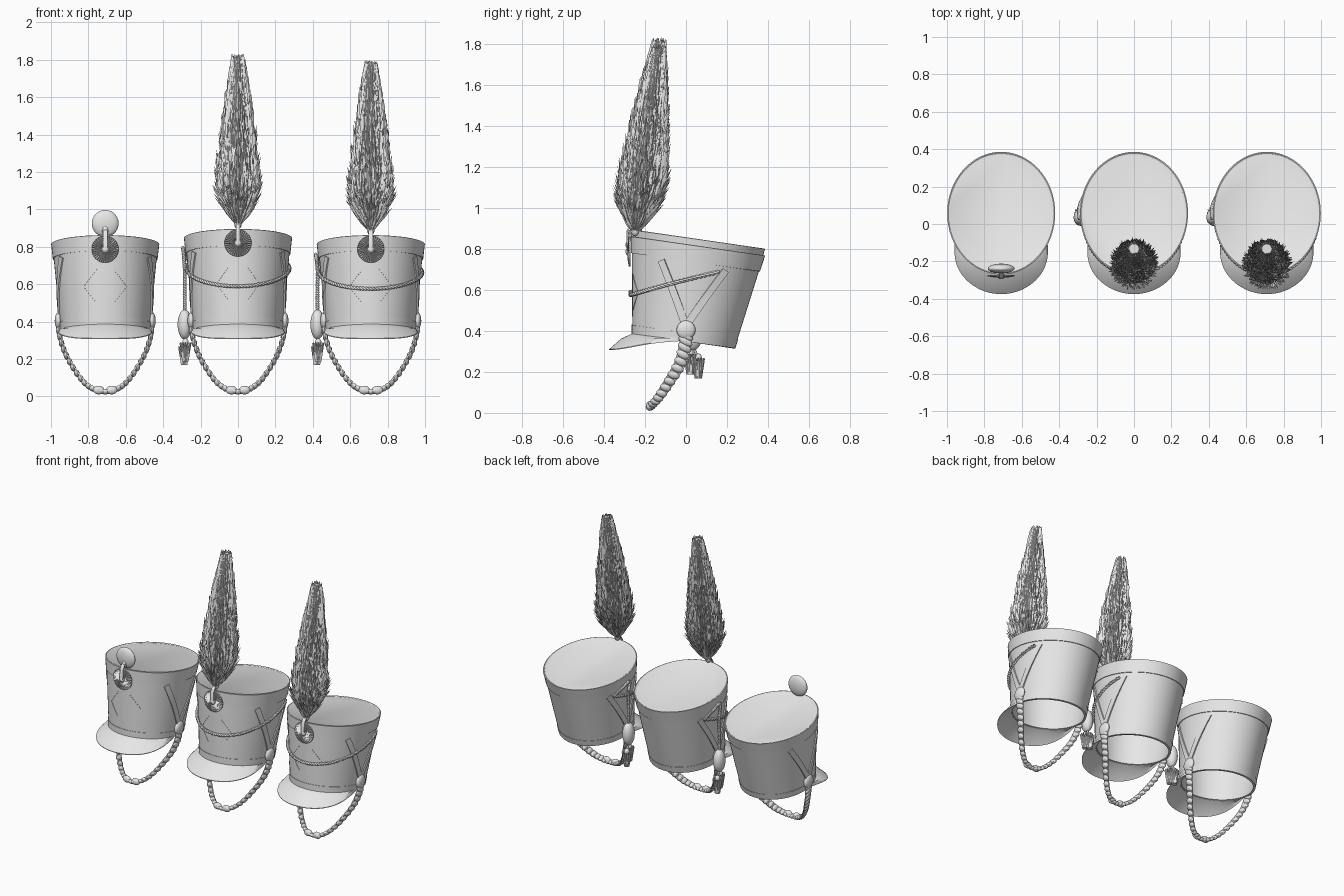
import bpy, bmesh, math, random
from mathutils import Vector, Matrix
from math import sin, cos, pi, radians

random.seed(4)
cube = bpy.data.objects.get("Cube")
if cube:
    bpy.data.objects.remove(cube)

grey = bpy.data.materials.new("plain grey")
grey.use_nodes = True
grey.diffuse_color = (0.8, 0.8, 0.8, 1)
grey.node_tree.nodes["Principled BSDF"].inputs["Base Color"].default_value = (0.8, 0.8, 0.8, 1)


# ---------- helpers ----------
def place(name, data, cx):
    data.materials.append(grey)
    ob = bpy.data.objects.new(name, data)
    ob.location.x = cx
    bpy.context.collection.objects.link(ob)
    return ob


def finish(name, bm, cx, smooth=True, recalc=True):
    if recalc:
        bmesh.ops.recalc_face_normals(bm, faces=bm.faces)
    me = bpy.data.meshes.new(name)
    bm.to_mesh(me)
    bm.free()
    if smooth:
        me.shade_smooth()
        me.set_sharp_from_angle(angle=radians(35))
    return place(name, me, cx)


def loft(name, rings, cx, smooth=True):
    """Skin closed rings and cap both ends."""
    bm = bmesh.new()
    rows = [[bm.verts.new(p) for p in r] for r in rings]
    n = len(rows[0])
    for r0, r1 in zip(rows, rows[1:]):
        for i in range(n):
            j = (i + 1) % n
            bm.faces.new((r0[i], r0[j], r1[j], r1[i]))
    bm.faces.new(rows[0])
    bm.faces.new(rows[-1])
    return finish(name, bm, cx, smooth)


def ribbon(name, sections, cx):
    """Sweep a rectangle: each section is centre, width vector, thickness vector."""
    return loft(name, [[c - w - n, c + w - n, c + w + n, c - w + n] for c, w, n in sections], cx)


def blobs(name, items, cx, seg=16):
    """Ellipsoids, each with a centre and three half-axis vectors."""
    bm = bmesh.new()
    for c, a, b, d in items:
        m = Matrix((a, b, d)).transposed().to_4x4()
        m.translation = c
        bmesh.ops.create_uvsphere(bm, u_segments=seg, v_segments=seg // 2 + 2, radius=1, matrix=m)
    return finish(name, bm, cx)


def ball(name, c, rx, ry, rz, cx):
    return blobs(name, [(Vector(c), (rx, 0, 0), (0, ry, 0), (0, 0, rz))], cx, 24)


def spline(pts, u):
    """Catmull-Rom point at u in 0..1."""
    pts = [Vector(p) for p in pts]
    f = min(max(u, 0), 1) * (len(pts) - 1)
    i = min(int(f), len(pts) - 2)
    t = f - i
    b, c = pts[i], pts[i + 1]
    a = pts[i - 1] if i else 2 * b - c
    d = pts[i + 2] if i + 2 < len(pts) else 2 * c - b
    return 0.5 * (2 * b + (c - a) * t + (2 * a - 5 * b + 4 * c - d) * t * t + (3 * b - a - 3 * c + d) * t ** 3)


def out(a):
    return Vector((sin(a), -cos(a), 0))


def shell(a, t, dz, off=0):
    """Point on the hat wall: a is the angle from the front, t the height 0..1."""
    yb, yt = -0.012 - 0.25 * cos(a), 0.058 - 0.322 * cos(a)
    low = Vector((0.237 * sin(a), yb, 0.385 - (yb + 0.26) * 0.14))
    high = Vector((0.283 * sin(a), yt, 0.86 + dz - (yt + 0.26) * 0.145))
    return low.lerp(high, t) + out(a) * off


def hat_loft(name, profile, dz, cx):
    angles = [2 * pi * i / 64 for i in range(64)]
    return loft(name, [[shell(a, t, dz, o) for a in angles] for t, o in profile], cx)


def wall_strip(name, pts, hw, ht, dz, cx, steps=12):
    """Thin strap lying on the wall through (angle in degrees, height) points."""
    pts = [(radians(a), t, 0) for a, t in pts]
    secs = []
    for i in range(steps + 1):
        k = i / steps * (len(pts) - 1)
        j = min(int(k), len(pts) - 2)
        p, q = Vector(pts[j]), Vector(pts[j + 1])
        a, t, _ = p.lerp(q, k - j)
        along = shell(q.x, q.y, dz) - shell(p.x, p.y, dz)
        secs.append((shell(a, t, dz), along.cross(out(a)).normalized() * hw, out(a) * ht))
    return ribbon(name, secs, cx)


def rope(name, pts, cx, r=0.006):
    """Two strands twisted round a path."""
    cu = bpy.data.curves.new(name, "CURVE")
    cu.dimensions, cu.bevel_depth, cu.bevel_resolution = "3D", r, 1
    steps = 260
    for side in (0, pi):
        sp = cu.splines.new("POLY")
        sp.points.add(steps)
        for i in range(steps + 1):
            p, q = spline(pts, i / steps - 0.004), spline(pts, i / steps + 0.004)
            d = (q - p).normalized()
            u = d.orthogonal() if abs(d.z) > 0.9 else d.cross((0, 0, 1))
            u.normalize()
            w, ang = d.cross(u), side + i * 0.75
            sp.points[i].co = (*((p + q) / 2 + (u * cos(ang) + w * sin(ang)) * r * 0.8), 1)
    return place(name, cu, cx)


# ---------- parts ----------
def visor(cx):
    rings = []
    for i in range(41):
        k = i / 20 - 1
        a = radians(88) * k
        inner = shell(a, 0.01, 0, -0.004)
        fade = 1 - abs(k) ** 8
        edge = Vector((0.267 * sin(a), -0.11 - 0.265 * cos(a), 0.311 + 0.03 * sin(a) ** 4))
        outer = inner.lerp(edge, 0.12 + 0.88 * fade)
        mid = inner.lerp(outer, 0.5) + Vector((0, 0, 0.012))
        dn = Vector((0, 0, -0.007))
        rings.append([inner, mid, outer, outer + dn * 0.6, mid + dn, inner + dn])
    loft("visor", rings, cx)


def chin_strap(cx):
    half = [(0.25, 0, 0.405), (0.243, -0.005, 0.33), (0.215, -0.03, 0.24), (0.17, -0.08, 0.155),
            (0.115, -0.13, 0.08), (0.06, -0.165, 0.04), (0, -0.178, 0.027)]
    path = half + [(-x, y, z) for x, y, z in reversed(half[:-1])]
    wide = Vector((0, 0.904, -0.427))
    secs, scales = [], []
    for i in range(65):
        u = i / 64
        p = spline(path, u)
        d = (spline(path, u + 0.01) - spline(path, u - 0.01)).normalized()
        n = d.cross(wide).normalized()
        hw = 0.019 + 0.021 * abs(2 * u - 1)
        secs.append((p, wide * hw * 0.85, n * 0.004))
        if i % 2 == 0:
            scales.append((p + n * 0.002, d * 0.021, wide * hw, n * 0.014))
    ribbon("chin_strap", secs, cx)
    blobs("chin_scales", scales, cx, 12)
    for s in (-1, 1):
        ball("strap_boss", (s * 0.25, 0, 0.405), 0.02, 0.046, 0.046, cx)
        ball("strap_knot", (s * 0.035, -0.178, 0.034), 0.03, 0.018, 0.023, cx)


def cockade(dz, cx):
    c = Vector((0, -0.272, 0.787 + dz))
    n = 72
    rings = []
    for r, depth in ((0.02, 0.0), (0.072, 0.0), (0.072, 0.008), (0.03, 0.015), (0.02, 0.01)):
        rings.append([c + Vector((r * cos(2 * pi * i / n), -depth + (i % 2) * depth * 0.5,
                                  r * sin(2 * pi * i / n))) for i in range(n)])
    loft("cockade", rings, cx, False)
    ball("cockade_button", c + Vector((0, -0.012, 0)), 0.018, 0.011, 0.018, cx)
    w, t = Vector((0.012, 0, 0)), Vector((0, -0.004, 0))
    ribbon("cockade_loop", [(c + Vector((0, y, z)), w, t) for y, z in
                            ((-0.016, 0), (-0.014, 0.07), (0.005, 0.1), (0.022, 0.11))], cx)
    ball("plume_socket", (0, -0.248, 0.89 + dz), 0.02, 0.02, 0.028, cx)


def plume(dz, cx):
    axis = [(0, -0.248, 0.875 + dz), (0, -0.215, 1.1 + dz), (0, -0.185, 1.34 + dz),
            (0, -0.158, 1.57 + dz), (0, -0.13, 1.8 + dz)]
    knots = [0.012, 0.075, 0.127, 0.125, 0.112, 0.1, 0.09, 0.076, 0.062, 0.046, 0.03]

    def radius(u):
        return spline([(k, 0, 0) for k in knots], u).x

    loft("plume_core", [[spline(axis, u) + out(2 * pi * i / 20) * radius(u) * 0.78 for i in range(20)]
                        for u in [j / 24 * 0.97 for j in range(25)]], cx)
    bm = bmesh.new()
    for i in range(1500):
        u = (i + 0.5) / 1500 * 0.95
        rad = out(random.uniform(0, 2 * pi))
        u2 = min(u + random.uniform(0.09, 0.16), random.uniform(0.95, 1))
        root = spline(axis, u) + rad * radius(u) * 0.74
        tip = spline(axis, u2) + rad * radius(u2) * random.uniform(0.82, 1.12)
        side = rad.cross((0, 0, 1)) * random.uniform(0.008, 0.013)
        mid = root.lerp(tip, 0.45)
        left, right = mid + side - rad * 0.003, mid - side - rad * 0.003
        v = [bm.verts.new(p) for p in (root, left, tip, right, mid + rad * 0.008)]
        for e in range(4):
            bm.faces.new((v[e], v[4], v[(e + 1) % 4]))
    finish("plume_feathers", bm, cx, False, False)


def tassel(x, y, z, cx):
    ball("tassel_head", (x, y, z), 0.017, 0.017, 0.02, cx)
    bm = bmesh.new()
    for i in range(12):
        d = out(2 * pi * i / 12)
        m = Matrix.Translation(Vector((x, y, z - 0.052)) + d * 0.019) @ \
            Matrix.Rotation(0.2, 4, d.cross((0, 0, -1)))
        bmesh.ops.create_cone(bm, cap_ends=True, segments=6, radius1=0.009, radius2=0.004,
                              depth=0.1, matrix=m)
    finish("tassel_fringe", bm, cx)


def cords(dz, cx):
    droop = []
    for i in range(25):
        a = radians(113 - 226 * i / 24)
        droop.append(shell(a, 0.4 + 0.37 * (1 - cos(a)) / 1.4, dz, 0.008))
    rope("front_cord", droop, cx)
    x, y = -0.285, 0.035
    rope("side_cord", [droop[-1], (-0.29, 0.1, 0.74 + dz), (-0.293, y, 0.755 + dz),
                       (x, y, 0.68), (x, y, 0.57), (x, y, 0.45)], cx)
    ball("cord_slide", (x, y, 0.385), 0.038, 0.045, 0.08, cx)
    rope("tassel_cord", [(x, y, 0.32), (x, y + 0.01, 0.3), (x, y + 0.02, 0.27)], cx, 0.004)
    tassel(x + 0.004, y - 0.015, 0.29, cx)
    tassel(x - 0.003, y + 0.025, 0.27, cx)


# ---------- three hats ----------
for cx, dz, plumed in ((-0.71, 0, False), (0, 0.033, True), (0.71, 0, True)):
    hat_loft("hat_body", [(0.95, -0.012), (0, -0.012), (0, 0), (1, 0), (0.992, -0.012)], dz, cx)
    hat_loft("top_band", [(0.83, -0.004), (0.83, 0.005), (1, 0.006), (1.004, 0.0), (0.995, -0.006)], dz, cx)
    for t0, t1 in ((0.0, 0.09),):
        bm_rings = [(t0, -0.006), (t0, 0.003), (t1, 0.003), (t1, -0.006)]
        # closed hoop, so the hat stays open underneath
        hoop = [[shell(2 * pi * i / 64, t, dz, o) for t, o in bm_rings] for i in range(65)]
        loft("bottom_band", hoop, cx)
    visor(cx)
    chin_strap(cx)
    cockade(dz, cx)
    for s in (-1, 1):
        wall_strip("side_chevron_front", [(s * 90, 0.15), (s * 58, 0.8)], 0.018, 0.007, dz, cx)
        wall_strip("side_chevron_back", [(s * 90, 0.15), (s * 119, 0.79)], 0.018, 0.007, dz, cx)
        wall_strip("front_seam", [(s * 10, 0.62), (s * 27, 0.43), (s * 12, 0.25)], 0.002, 0.002, dz, cx)
    if plumed:
        plume(dz, cx)
        cords(dz, cx)
    else:
        ball("pompon", (0, -0.238, 0.925), 0.072, 0.026, 0.072, cx)
